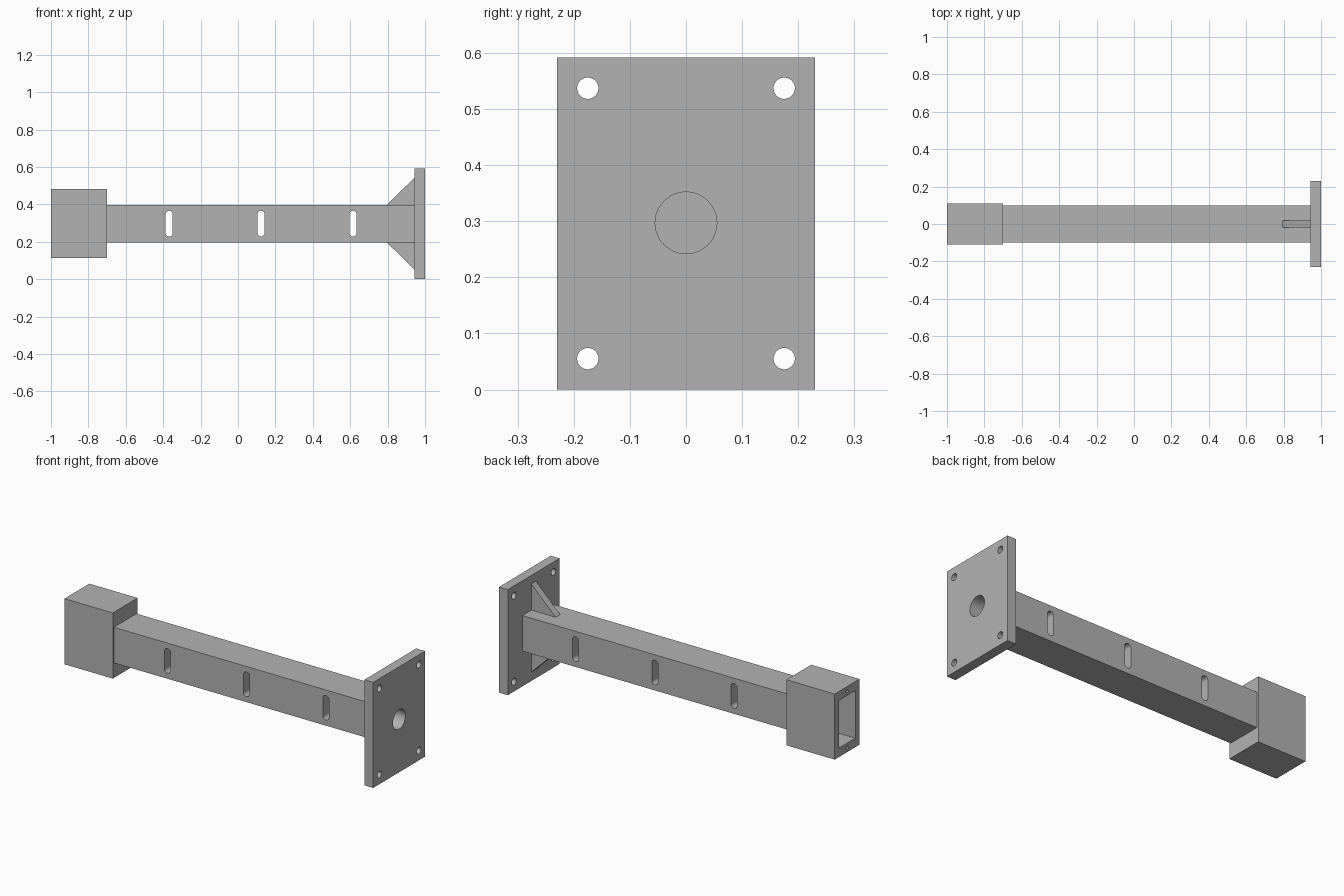
import bpy, math
from mathutils import Matrix

if "Cube" in bpy.data.objects:
    bpy.data.objects.remove(bpy.data.objects["Cube"], do_unlink=True)

MID = 0.297  # height of the beam axis

steel = bpy.data.materials.new("grey steel")
steel.use_nodes = True
GREY = (0.45, 0.45, 0.45, 1)
steel.diffuse_color = GREY
steel.node_tree.nodes["Principled BSDF"].inputs["Base Color"].default_value = GREY


def box(name, x0, x1, half_y, z0, z1):
    bpy.ops.mesh.primitive_cube_add(size=1)
    ob = bpy.context.object
    ob.name = name
    ob.data.transform(Matrix.Translation(((x0 + x1) / 2, 0, (z0 + z1) / 2))
                      @ Matrix.Diagonal((x1 - x0, 2 * half_y, z1 - z0, 1)))
    ob.data.materials.append(steel)
    return ob


def rod(name, radius, length, place, axis):
    bpy.ops.mesh.primitive_cylinder_add(vertices=48, radius=radius, depth=length)
    ob = bpy.context.object
    ob.name = name
    turn = Matrix.Rotation(math.pi / 2, 4, axis)
    ob.data.transform(Matrix.Translation(place) @ turn)
    ob.data.materials.append(steel)
    return ob


def cut(target, cutter):
    mod = target.modifiers.new("cut", 'BOOLEAN')
    mod.operation = 'DIFFERENCE'
    mod.solver = 'EXACT'
    mod.object = cutter
    bpy.ops.object.select_all(action='DESELECT')
    bpy.context.view_layer.objects.active = target
    target.select_set(True)
    bpy.ops.object.modifier_apply(modifier=mod.name)
    bpy.data.objects.remove(cutter, do_unlink=True)


# Main parts
beam = box("beam", -0.7, 0.945, 0.1, MID - 0.1, MID + 0.1)
plate = box("mounting_plate", 0.945, 1.0, 0.23, 0.0, 0.592)
block = box("end_block", -1.0, -0.7, 0.11, MID - 0.184, MID + 0.184)

# Upright slots through the beam: a middle box with a round at each end
for x in (-0.368, 0.123, 0.615):
    cut(beam, box("slot_cutter", x - 0.019, x + 0.019, 0.2, MID - 0.05, MID + 0.05))
    for side in (-1, 1):
        cut(beam, rod("slot_end_cutter", 0.019, 0.4, (x, 0, MID + side * 0.05), 'X'))

# Blind centre bore through the plate into the beam
for part in (plate, beam):
    cut(part, rod("bore_cutter", 0.055, 0.4, (1.0, 0, MID), 'Y'))

# Bolt holes in the plate corners
for sy in (-1, 1):
    for sz in (-1, 1):
        cut(plate, rod("bolt_cutter", 0.019, 0.2, (0.97, sy * 0.175, 0.296 + sz * 0.241), 'Y'))

# Pocket and small screw holes in the block's open end
cut(block, box("pocket_cutter", -1.1, -0.75, 0.072, MID - 0.133, MID + 0.133))
for side in (-1, 1):
    cut(block, rod("screw_cutter", 0.009, 0.2, (-1.0, 0, MID + side * 0.158), 'Y'))

# Triangular gussets above and below the beam
for side, name in ((1, "upper_gusset"), (-1, "lower_gusset")):
    outline = [(0.795, 0.1), (0.945, 0.1), (0.945, 0.247)]
    verts = [(x, y, MID + side * h) for y in (-0.02, 0.02) for x, h in outline]
    faces = [(0, 1, 2), (5, 4, 3), (0, 3, 4, 1), (1, 4, 5, 2), (2, 5, 3, 0)]
    if side < 0:
        faces = [f[::-1] for f in faces]
    mesh = bpy.data.meshes.new(name)
    mesh.from_pydata(verts, [], faces)
    mesh.materials.append(steel)
    bpy.context.collection.objects.link(bpy.data.objects.new(name, mesh))

# Smooth the round holes, keep the corners sharp
for part in (beam, plate, block):
    bpy.ops.object.select_all(action='DESELECT')
    bpy.context.view_layer.objects.active = part
    part.select_set(True)
    bpy.ops.object.shade_smooth_by_angle(angle=math.radians(30))
